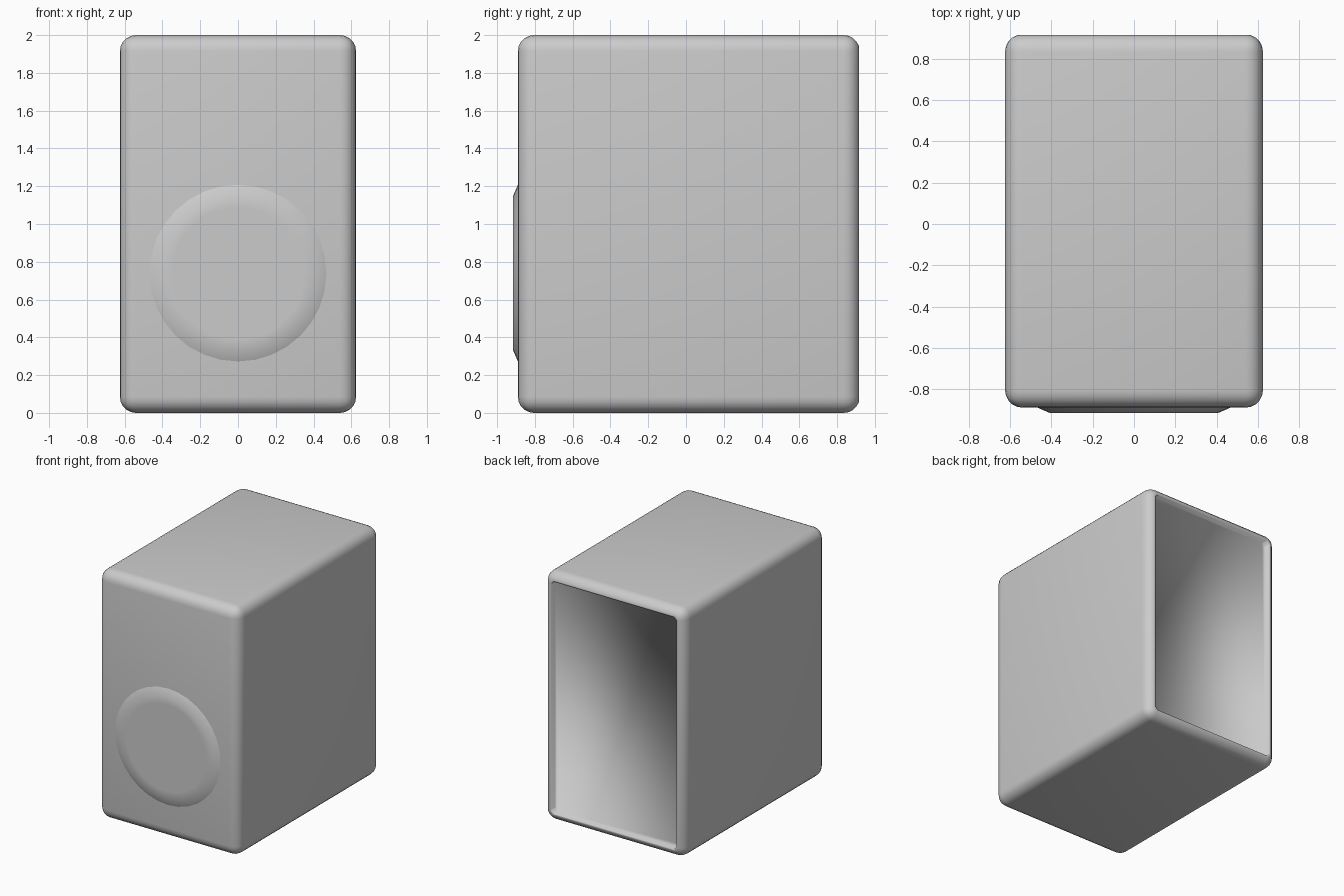
import bpy, bmesh, math
from mathutils import Matrix, Vector

if "Cube" in bpy.data.objects:
    bpy.data.objects.remove(bpy.data.objects["Cube"], do_unlink=True)

grey = bpy.data.materials.new("light_grey")
grey.use_nodes = True
grey.diffuse_color = (0.6, 0.6, 0.6, 1)
grey.node_tree.nodes["Principled BSDF"].inputs["Base Color"].default_value = (0.6, 0.6, 0.6, 1)

WIDTH, HEIGHT = 1.25, 2.0
FRONT, BACK, RIM, PANEL = -0.89, 0.92, 0.915, 0.865


def add_object(name, bm, angle):
    mesh = bpy.data.meshes.new(name)
    bm.to_mesh(mesh)
    bm.free()
    mesh.materials.append(grey)
    obj = bpy.data.objects.new(name, mesh)
    bpy.context.collection.objects.link(obj)
    bpy.ops.object.select_all(action='DESELECT')
    bpy.context.view_layer.objects.active = obj
    obj.select_set(True)
    bpy.ops.object.shade_smooth_by_angle(angle=math.radians(angle))
    return obj


def extrude_rim(bm):
    """Extrude the open back edge; return the new vertices and edges."""
    rim = [e for e in bm.edges if e.is_boundary]
    new = bmesh.ops.extrude_edge_only(bm, edges=rim)["geom"]
    verts = [g for g in new if isinstance(g, bmesh.types.BMVert)]
    return verts, [e for e in bm.edges if e.is_boundary]


# Cabinet: rounded box, sliced at the back rim
bm = bmesh.new()
bmesh.ops.create_cube(bm, size=1)
bmesh.ops.scale(bm, vec=(WIDTH, BACK - FRONT, HEIGHT), verts=bm.verts)
bmesh.ops.translate(bm, vec=(0, (FRONT + BACK) / 2, HEIGHT / 2), verts=bm.verts)
bmesh.ops.bevel(bm, geom=bm.edges[:], offset=0.085, segments=5, profile=0.5, affect='EDGES')
bmesh.ops.bisect_plane(bm, geom=bm.verts[:] + bm.edges[:] + bm.faces[:],
                       plane_co=(0, RIM, 0), plane_no=(0, 1, 0), clear_outer=True)

# Narrow flat rim, inner lip and recessed back panel
verts, edges = extrude_rim(bm)
bmesh.ops.scale(bm, vec=(0.98, 1, 0.988), verts=verts,
                space=Matrix.Translation((0, 0, -HEIGHT / 2)))
verts, edges = extrude_rim(bm)
for v in verts:
    v.co.y = PANEL
bmesh.ops.contextual_create(bm, geom=edges)
bmesh.ops.recalc_face_normals(bm, faces=bm.faces)
add_object("cabinet_shell", bm, 100)

# Speaker disc: shallow raised disc with a sloped edge, without a base
bm = bmesh.new()
place = Matrix.Translation((0, FRONT - 0.012, 0.74)) @ Matrix.Rotation(math.pi / 2, 4, 'X')
bmesh.ops.create_cone(bm, cap_ends=True, segments=32, radius1=0.47, radius2=0.41,
                      depth=0.026, matrix=place)
base = [f for f in bm.faces if f.normal.dot(Vector((0, 1, 0))) > 0.9]
bmesh.ops.delete(bm, geom=base, context='FACES')
cap = [f for f in bm.faces if len(f.verts) > 4]
bmesh.ops.inset_region(bm, faces=cap, thickness=0.06)
add_object("speaker_disc", bm, 40)
